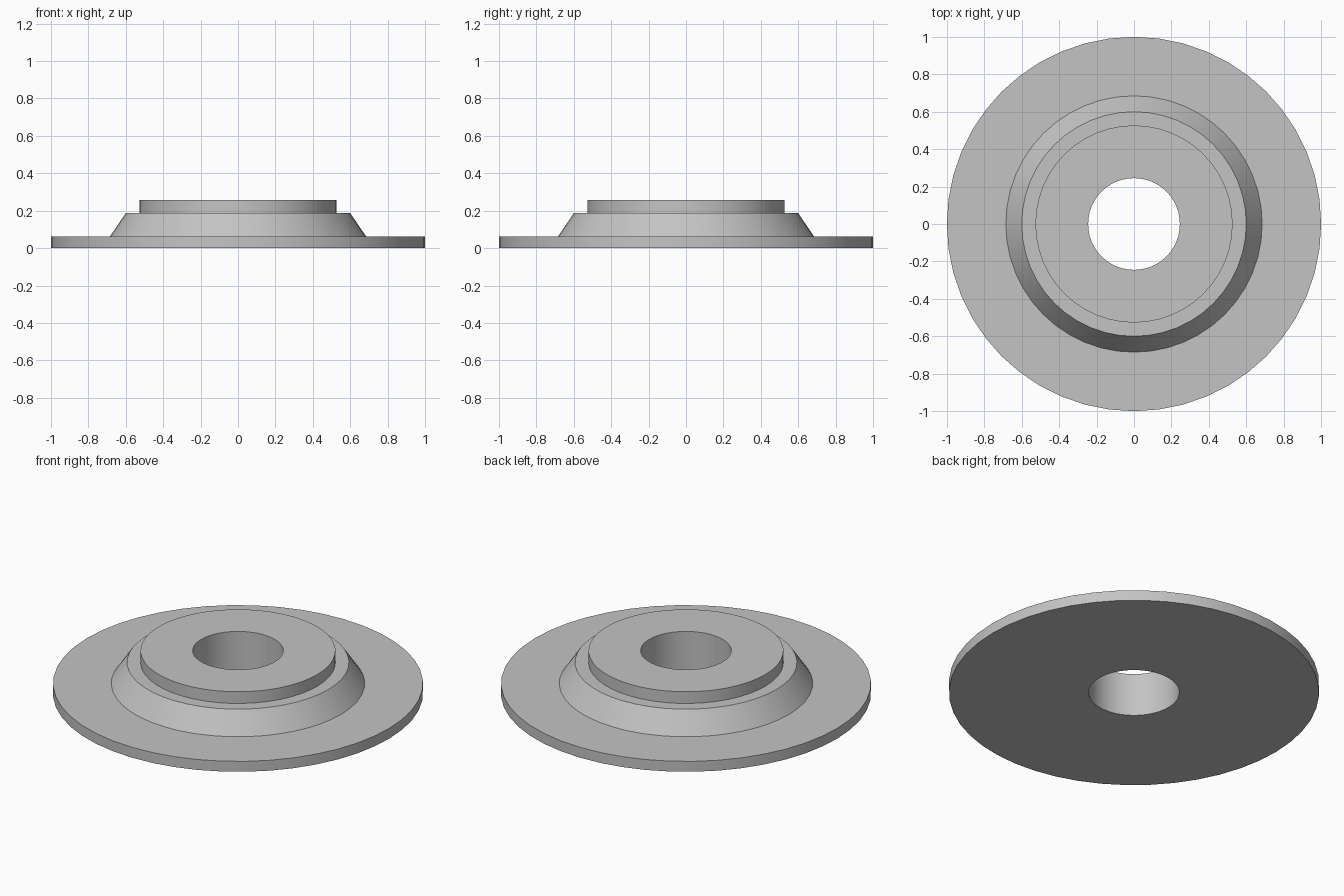
import bpy, bmesh, math

if "Cube" in bpy.data.objects:
    bpy.data.objects.remove(bpy.data.objects["Cube"])

SEGMENTS = 48

# Closed cross-section (radius, height), from the bore outward
PROFILE = [
    (0.245, 0.0), (1.0, 0.0),        # underside
    (1.0, 0.062), (0.685, 0.062),    # flange rim and top
    (0.60, 0.187), (0.527, 0.187),   # sloped collar and its ledge
    (0.527, 0.257), (0.245, 0.257),  # raised hub
]


def lathe(name, profile, segments, material):
    bm = bmesh.new()
    rings = []
    for i in range(segments):
        a = 2 * math.pi * i / segments
        rings.append([bm.verts.new((r * math.cos(a), r * math.sin(a), z))
                      for r, z in profile])
    n = len(profile)
    for i in range(segments):
        here, there = rings[i], rings[(i + 1) % segments]
        for j in range(n):
            k = (j + 1) % n
            bm.faces.new((here[j], there[j], there[k], here[k]))
    bmesh.ops.recalc_face_normals(bm, faces=bm.faces)
    mesh = bpy.data.meshes.new(name)
    bm.to_mesh(mesh)
    bm.free()
    mesh.materials.append(material)
    obj = bpy.data.objects.new(name, mesh)
    bpy.context.collection.objects.link(obj)
    return obj


grey = bpy.data.materials.new("light grey")
grey.diffuse_color = (0.55, 0.55, 0.55, 1)
grey.use_nodes = True
grey.node_tree.nodes["Principled BSDF"].inputs["Base Color"].default_value = grey.diffuse_color

# Flanged bushing with a stepped hub and through bore
bushing = lathe("flanged_bushing", PROFILE, SEGMENTS, grey)
bpy.context.view_layer.objects.active = bushing
bushing.select_set(True)
bpy.ops.object.shade_smooth_by_angle(angle=math.radians(30))
